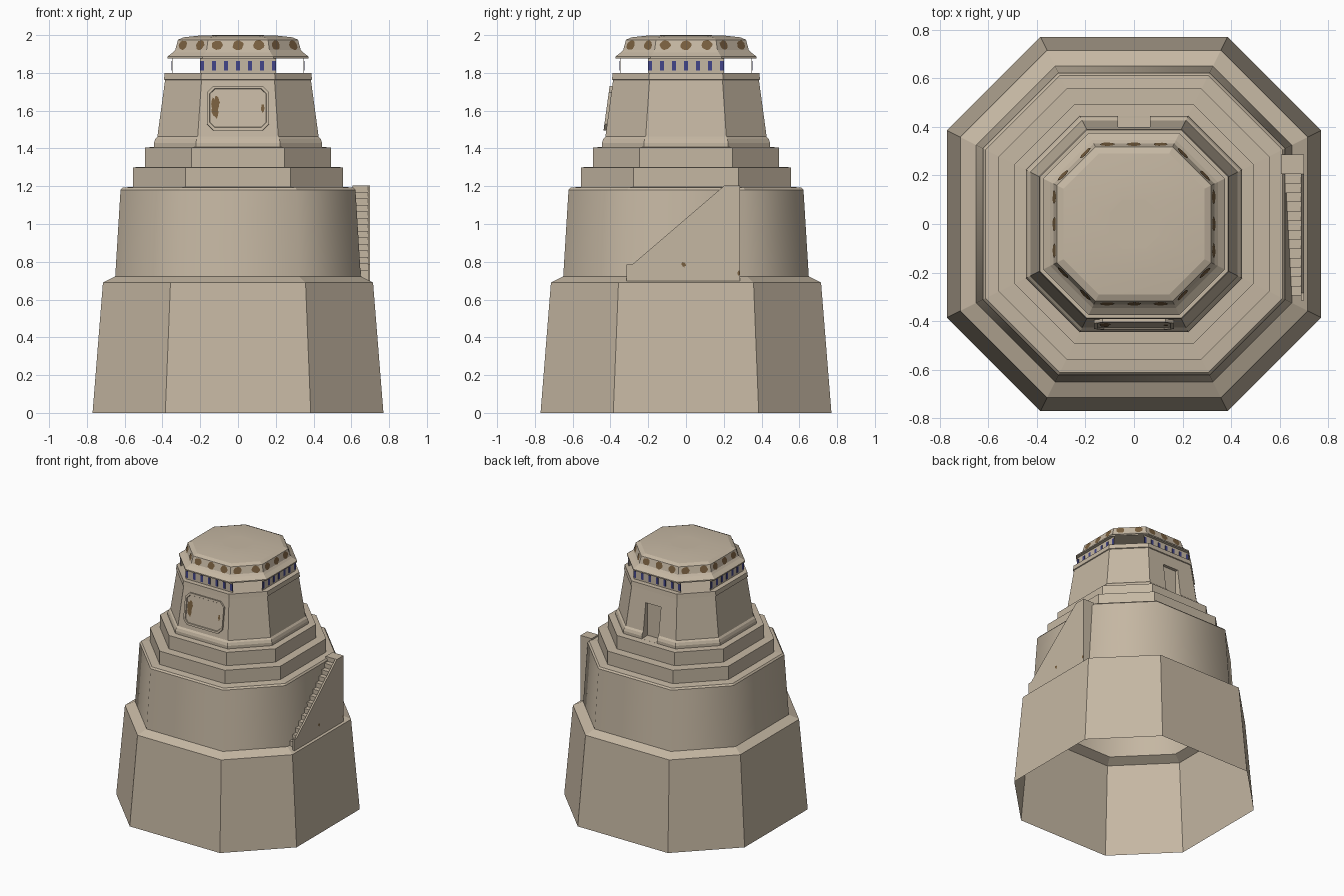
import bpy, bmesh, math, random
from mathutils import Vector, Matrix

if "Cube" in bpy.data.objects:
    bpy.data.objects.remove(bpy.data.objects["Cube"])

random.seed(4)


def material(name, rgb):
    m = bpy.data.materials.new(name)
    m.diffuse_color = (*rgb, 1)
    m.use_nodes = True
    m.node_tree.nodes["Principled BSDF"].inputs["Base Color"].default_value = m.diffuse_color
    return m


STONE = material("sandstone", (0.56, 0.475, 0.365))
BROWN = material("rust brown", (0.19, 0.115, 0.05))
BLUE = material("window blue", (0.055, 0.06, 0.25))


def finish(bm, name, mat, fix=True):
    if fix:
        bmesh.ops.recalc_face_normals(bm, faces=bm.faces)
    me = bpy.data.meshes.new(name)
    bm.to_mesh(me)
    bm.free()
    me.materials.append(mat)
    ob = bpy.data.objects.new(name, me)
    bpy.context.collection.objects.link(ob)
    return ob


def octagon(a):
    h = a / 2
    return [(a, -h), (a, h), (h, a), (-h, a), (-a, h), (-a, -h), (-h, -a), (h, -a)]


def tower(name, profile, cap_bottom=True, cap_top=True, smooth=()):
    """Stack of eight-sided rings; 'smooth' lists the bands shaded smooth."""
    bm = bmesh.new()
    rings = [[bm.verts.new((x, y, z)) for x, y in octagon(a)] for a, z in profile]
    for k in range(len(rings) - 1):
        lo, hi = rings[k], rings[k + 1]
        for i in range(8):
            j = (i + 1) % 8
            f = bm.faces.new((lo[i], lo[j], hi[j], hi[i]))
            f.smooth = k in smooth
    if cap_bottom:
        bm.faces.new(rings[0][::-1])
    if cap_top:
        bm.faces.new(rings[-1])
    for e in bm.edges:
        if len(e.link_faces) == 2:
            e.smooth = all(f.smooth for f in e.link_faces)
    return finish(bm, name, STONE, False)


def box(name, lo, hi, mat):
    bm = bmesh.new()
    bmesh.ops.create_cube(bm, size=1)
    for v in bm.verts:
        v.co = [lo[i] if v.co[i] < 0 else hi[i] for i in range(3)]
    return finish(bm, name, mat)


def extrude_x(name, pts, x0, x1):
    """Solid from a (y, z) outline."""
    bm = bmesh.new()
    f = bm.faces.new([bm.verts.new((x0, y, z)) for y, z in pts])
    r = bmesh.ops.extrude_face_region(bm, geom=[f])
    vs = [v for v in r["geom"] if isinstance(v, bmesh.types.BMVert)]
    bmesh.ops.translate(bm, verts=vs, vec=(x1 - x0, 0, 0))
    return finish(bm, name, STONE)


def stain(name, pos, normal, rx, rz, rough=0.1, sides=14):
    """Flat painted spot with a slightly ragged edge."""
    n = Vector(normal).normalized()
    side = Vector((0, 0, 1)).cross(n).normalized()
    up = n.cross(side)
    bm = bmesh.new()
    vs = []
    for i in range(sides):
        t = 2 * math.pi * i / sides
        k = 1 + random.uniform(-rough, rough)
        vs.append(bm.verts.new(Vector(pos) + side * (rx * k * math.cos(t)) + up * (rz * k * math.sin(t))))
    bm.faces.new(vs)
    return finish(bm, name, BROWN, False)


# Hollow lower shell: base, smooth drum and two steps (open underneath)
tower("lower_shell", [(0.77, 0), (0.715, 0.69), (0.65, 0.722), (0.622, 1.18), (0.612, 1.192),
                      (0.557, 1.197), (0.557, 1.3), (0.492, 1.302), (0.492, 1.405), (0.40, 1.41)],
      cap_bottom=False, smooth=(2,))

# Cabin with mouldings and a recessed back doorway
cabin = tower("cabin", [(0.445, 1.40), (0.445, 1.43), (0.438, 1.45), (0.427, 1.462), (0.386, 1.762),
                        (0.392, 1.765), (0.388, 1.80)])
cutter = box("door_cutter", (-0.065, 0.375, 1.408), (0.065, 0.6, 1.67), STONE)
cutter.hide_render = True
mod = cabin.modifiers.new("doorway", "BOOLEAN")
mod.operation = "DIFFERENCE"
mod.solver = "EXACT"
mod.object = cutter
bpy.context.view_layer.objects.active = cabin
bpy.ops.object.modifier_apply(modifier=mod.name)
bpy.data.objects.remove(cutter)

# Framed panel on the front of the cabin
slope = Vector((0, -1, 0.137)).normalized()
up = Vector((0, 0.137, 1)).normalized()
mid = Vector((0, -0.4065, 1.612))
w, h, c = 0.165, 0.119, 0.035
outline = [(-w + c, -h), (w - c, -h), (w, -h + c), (w, h - c),
           (w - c, h), (-w + c, h), (-w, h - c), (-w, -h + c)]
bm = bmesh.new()
face = bm.faces.new([bm.verts.new(mid + Vector((x, 0, 0)) + up * v) for x, v in outline])
r = bmesh.ops.extrude_face_region(bm, geom=[face])
bmesh.ops.translate(bm, vec=slope * 0.014, verts=[g for g in r["geom"] if isinstance(g, bmesh.types.BMVert)])
front = [g for g in r["geom"] if isinstance(g, bmesh.types.BMFace)]
bmesh.ops.recalc_face_normals(bm, faces=bm.faces)
bmesh.ops.inset_region(bm, faces=front, thickness=0.016, depth=0)
bmesh.ops.inset_region(bm, faces=front, thickness=0.003, depth=-0.006)
finish(bm, "front_panel", STONE)
for x, v, rx, rz in ((-0.123, 0.0, 0.018, 0.055), (-0.113, 0.03, 0.016, 0.03), (0.13, -0.002, 0.009, 0.022)):
    stain("panel_stain", mid + Vector((x, 0, 0)) + up * v + slope * 0.0105, slope, rx, rz, 0.25, 18)

# Lookout: four thin upright panels with blue window slits
for q in range(4):
    rot = Matrix.Rotation(q * math.pi / 2, 4, "Z")
    parts = [box("lookout_panel", (-0.2, -0.35, 1.80), (0.2, -0.347, 1.885), STONE)]
    for i in range(-3, 4):
        x = i * 0.0635
        parts.append(box("lookout_window", (x - 0.01, -0.353, 1.812), (x + 0.01, -0.35, 1.862), BLUE))
    for p in parts:
        p.data.transform(rot)

# Flared roof skirt and cap
tower("roof", [(0.355, 1.877), (0.374, 1.877), (0.374, 1.886), (0.345, 1.908), (0.332, 1.922),
               (0.318, 1.975), (0.29, 1.988), (0.2, 1.998), (0.1, 2.0)], smooth=(6, 7))

# Round spots: three on each straight side, two on each corner side
a = 0.3285
for s in range(8):
    ang = s * math.pi / 4
    dist = a if s % 2 == 0 else a * 1.0607
    n = Vector((math.cos(ang), math.sin(ang), 0))
    t = Vector((-n.y, n.x, 0))
    for off in ((-0.11, 0, 0.11) if s % 2 == 0 else (-0.065, 0.065)):
        stain("roof_spot", n * dist + t * off + Vector((0, 0, 1.947)), n + Vector((0, 0, 0.265)), 0.029, 0.026)

# Side staircase: sloping outer wall and steps behind it
extrude_x("stair_wall", [(-0.315, 0.69), (0.287, 0.69), (0.287, 1.205), (0.205, 1.205),
                         (-0.285, 0.785), (-0.315, 0.785)], 0.687, 0.70)
STEPS = 13
steps = [(0.287, 0.69), (0.287, 1.205), (0.205, 1.205)]
for i in range(STEPS):
    y = 0.205 - 0.5 * i / STEPS
    z = 1.205 - 0.45 * (i + 1) / STEPS
    steps += [(y, z), (y - 0.5 / STEPS, z)]
steps.append((-0.295, 0.69))
extrude_x("stair_steps", steps, 0.605, 0.687)
stain("stair_stain", (0.702, -0.012, 0.785), (1, 0, 0), 0.011, 0.013, 0.3)
stain("stair_stain", (0.702, 0.278, 0.74), (1, 0, 0), 0.007, 0.014, 0.3)
